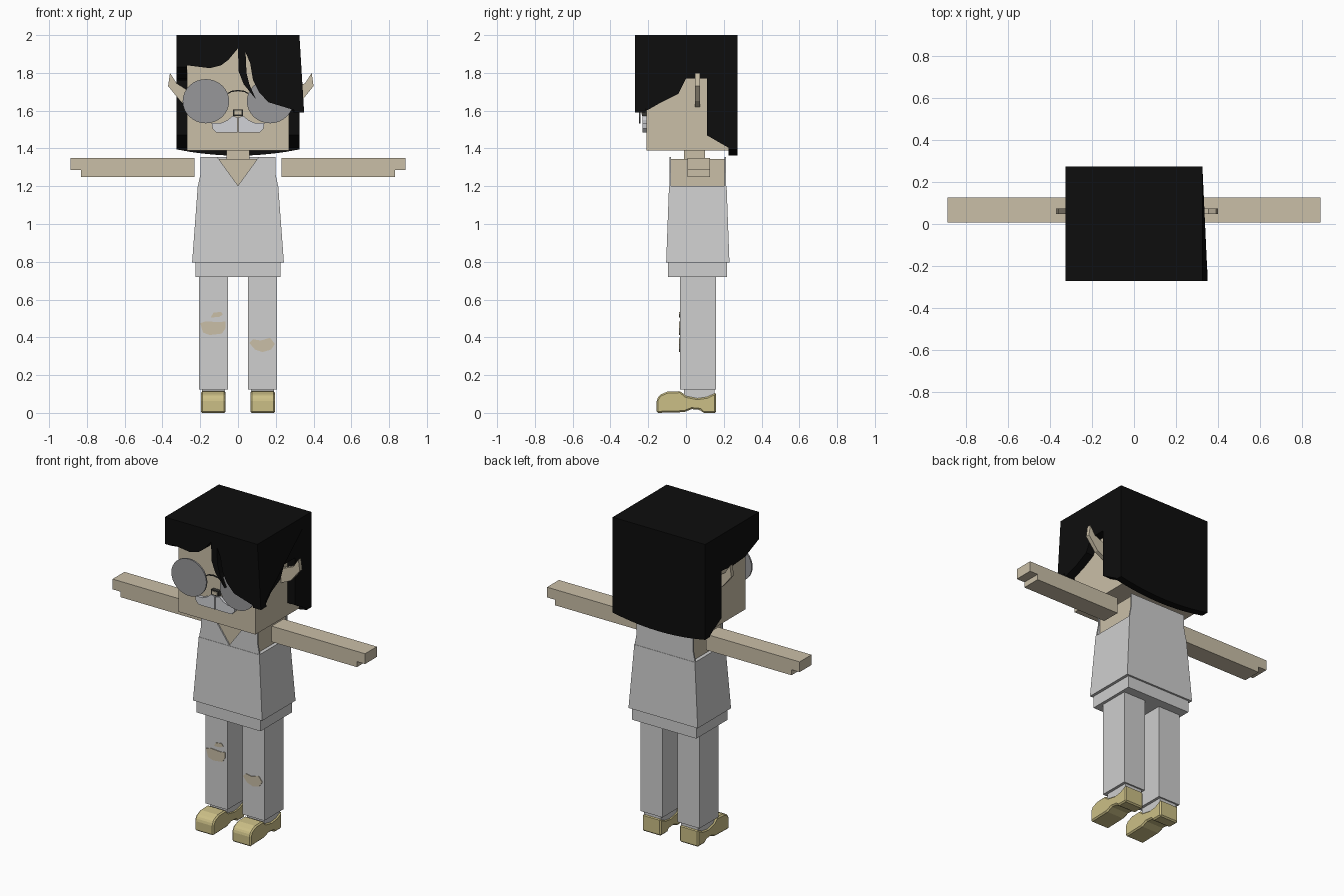
import bpy, bmesh, math
from mathutils import Vector

if "Cube" in bpy.data.objects:
    bpy.data.objects.remove(bpy.data.objects["Cube"], do_unlink=True)


def material(name, r, g, b):
    m = bpy.data.materials.new(name)
    m.use_nodes = True
    m.diffuse_color = (r, g, b, 1)
    m.node_tree.nodes["Principled BSDF"].inputs["Base Color"].default_value = (r, g, b, 1)
    return m


SKIN = material("skin", .59, .52, .39)
CLOTH = material("pale grey cloth", .62, .62, .62)
HAIR = material("black hair", .004, .004, .004)
LENS = material("grey lens", .31, .31, .32)
SHOE = material("tan leather", .60, .52, .24)
WHITE = material("pale whiskers", .64, .65, .68)
DARK = material("dark frame", .04, .04, .035)


def finish(name, bm, mat):
    bmesh.ops.recalc_face_normals(bm, faces=bm.faces)
    mesh = bpy.data.meshes.new(name)
    bm.to_mesh(mesh)
    bm.free()
    mesh.materials.append(mat)
    ob = bpy.data.objects.new(name, mesh)
    bpy.context.collection.objects.link(ob)
    return ob


def box(name, mat, x, y, z, top_x=None, top_y=None):
    """Box between ranges, with an optional different top rectangle."""
    bm = bmesh.new()
    bmesh.ops.create_cube(bm, size=1)
    for v in bm.verts:
        up = v.co.z > 0
        xr = top_x if up and top_x else x
        yr = top_y if up and top_y else y
        v.co = (xr[v.co.x > 0], yr[v.co.y > 0], z[up])
    return finish(name, bm, mat)


def plate(name, mat, outline, axis, lo, hi):
    """Outline extruded along x (points are y, z) or y (points are x, z)."""
    bm = bmesh.new()
    put = (lambda a, b: (lo, a, b)) if axis == "x" else (lambda a, b: (a, lo, b))
    face = bm.faces.new([bm.verts.new(put(a, b)) for a, b in outline])
    new = bmesh.ops.extrude_face_region(bm, geom=[face])["geom"]
    step = Vector((hi - lo, 0, 0)) if axis == "x" else Vector((0, hi - lo, 0))
    bmesh.ops.translate(bm, vec=step, verts=[v for v in new if isinstance(v, bmesh.types.BMVert)])
    return finish(name, bm, mat)


def mirrored(points, side):
    return [(side * a, b) for a, b in points]


# Head and neck
box("head", SKIN, (-.27, .27), (-.21, .23), (1.39, 1.97))
box("neck", SKIN, (-.06, .06), (-.01, .1), (1.33, 1.4))

# Hair: cap, fringe, sides and curved back
box("hair_cap", HAIR, (-.325, .325), (-.27, .272), (1.95, 2))
plate("hair_fringe", HAIR, [
    (-.325, 2), (-.325, 1.83), (-.27, 1.84), (-.15, 1.825), (-.09, 1.84), (-.05, 1.87),
    (0, 1.93), (.003, 1.81), (.03, 1.74), (.095, 1.66), (.06, 1.74), (.045, 1.80),
    (.04, 1.91), (.065, 1.85), (.08, 1.76), (.11, 1.7), (.16, 1.645), (.275, 1.61),
    (.35, 1.59), (.325, 1.85), (.325, 2)], "y", -.27, -.215)
back_edge = [(.11, 1.77), (.11, 1.47), (.24, 1.395), (.272, 1.395), (.272, 2), (-.27, 2)]
plate("hair_side_right", HAIR, back_edge + [(-.27, 1.83), (-.13, 1.77), (0, 1.76)],
      "x", -.325, -.271)
left_side = plate("hair_side_left", HAIR, back_edge + [
    (-.27, 1.59), (-.2, 1.605), (-.13, 1.645), (-.04, 1.69), (0, 1.77)], "x", .271, .325)
for v in left_side.data.vertices:
    if v.co.z < 1.62 and v.co.y < -.15:
        v.co.x += .025 if v.co.y < -.25 else .013
curve = [(.325 * t / 5, 1.362 + .033 * (t / 5) ** 2) for t in range(-5, 6)]
plate("hair_back", HAIR, curve + [(.325, 2), (-.325, 2)], "y", .225, .272)

# Pointed ears, the left set a little further out
ear = [(.27, 1.62), (.305, 1.65), (.37, 1.73), (.36, 1.80), (.325, 1.745), (.27, 1.71)]
for word, s, shift in (("left", 1, .03), ("right", -1, 0)):
    pts = [(a + (shift if a > .28 else 0), b) for a, b in ear]
    plate("ear_" + word, SKIN, mirrored(pts, s), "y", .048, .074)

# Face: nose and drooping moustache
box("nose_frame", DARK, (-.026, .026), (-.232, -.21), (1.573, 1.607))
box("nose", SKIN, (-.019, .019), (-.236, -.21), (1.58, 1.6))
whisker = [(.003, 1.565), (.03, 1.572), (.055, 1.55), (.09, 1.535), (.14, 1.535),
           (.135, 1.505), (.115, 1.485), (.003, 1.485)]
for word, s in (("left", 1), ("right", -1)):
    plate("moustache_" + word, WHITE, mirrored(whisker, s), "y", -.23, -.209)

# Round glasses
for word, s in (("left", 1), ("right", -1)):
    ring = [(s * .17 + .123 * math.cos(k * math.pi / 16),
             1.65 + .117 * math.sin(k * math.pi / 16)) for k in range(32)]
    plate("lens_" + word, LENS, ring, "y", -.25, -.24)
arch = [(-.06, 1.69), (-.035, 1.705), (0, 1.71), (.035, 1.705), (.06, 1.69)]
plate("glasses_bridge", DARK, arch + [(a, b - .007) for a, b in reversed(arch)], "y", -.248, -.242)

# Arms with notched hands
arm = [(.23, 1.25), (.83, 1.25), (.83, 1.285), (.887, 1.285), (.887, 1.35), (.23, 1.35)]
for word, s in (("left", 1), ("right", -1)):
    plate("arm_" + word, SKIN, mirrored(arm, s), "y", .008, .127)

# Torso and sleeveless top
box("chest", SKIN, (-.19, .19), (-.08, .205), (1.1, 1.345))
box("shirt", CLOTH, (-.243, .243), (-.105, .23), (.795, 1.2), (-.213, .213), (-.09, .215))
neckline = [(.11, 1.355), (0, 1.203), (-.11, 1.355)]
edge = [(-.198, 1.355), (-.198, 1.27), (-.213, 1.195), (.213, 1.195), (.198, 1.27), (.198, 1.355)]
plate("shirt_front", CLOTH, edge + neckline, "y", -.088, -.079)
plate("shirt_back", CLOTH, edge, "y", .204, .213)
box("waistband", CLOTH, (-.225, .225), (-.095, .218), (.72, .8))

# Legs, socks and shoes
shoe = [(-.155, 0), (-.155, .07), (-.14, .095), (-.1, .112), (-.03, .115), (0, .09),
        (.06, .078), (.11, .085), (.16, .108), (.16, 0), (.09, 0), (.075, .016),
        (.03, .02), (-.01, .004)]
for word, s in (("left", 1), ("right", -1)):
    xs = sorted((s * .053, s * .207))
    box("trouser_leg_" + word, CLOTH, xs, (-.032, .16), (.123, .73))
    box("sock_" + word, CLOTH, sorted((s * .07, s * .19)), (-.01, .15), (.05, .125))
    ob = plate("shoe_" + word, SHOE, shoe, "x", *sorted((s * .065, s * .197)))
    bevel = ob.modifiers.new("soft edge", "BEVEL")
    bevel.width = .008
    bevel.segments = 1

# Skin showing through torn knees
rip = [(-.2, .475), (-.17, .485), (-.1, .48), (-.065, .485), (-.065, .45), (-.085, .42),
       (-.15, .412), (-.185, .425)]
small = [(-.145, .505), (-.13, .53), (-.09, .535), (-.08, .52), (-.1, .508)]
left_rip = [(.06, .37), (.08, .39), (.12, .383), (.17, .398), (.195, .365), (.175, .335),
            (.13, .322), (.09, .335)]
for name, pts in (("knee_rip_right", rip), ("small_rip_right", small), ("knee_rip_left", left_rip)):
    plate(name, SKIN, pts, "y", -.036, -.03)
